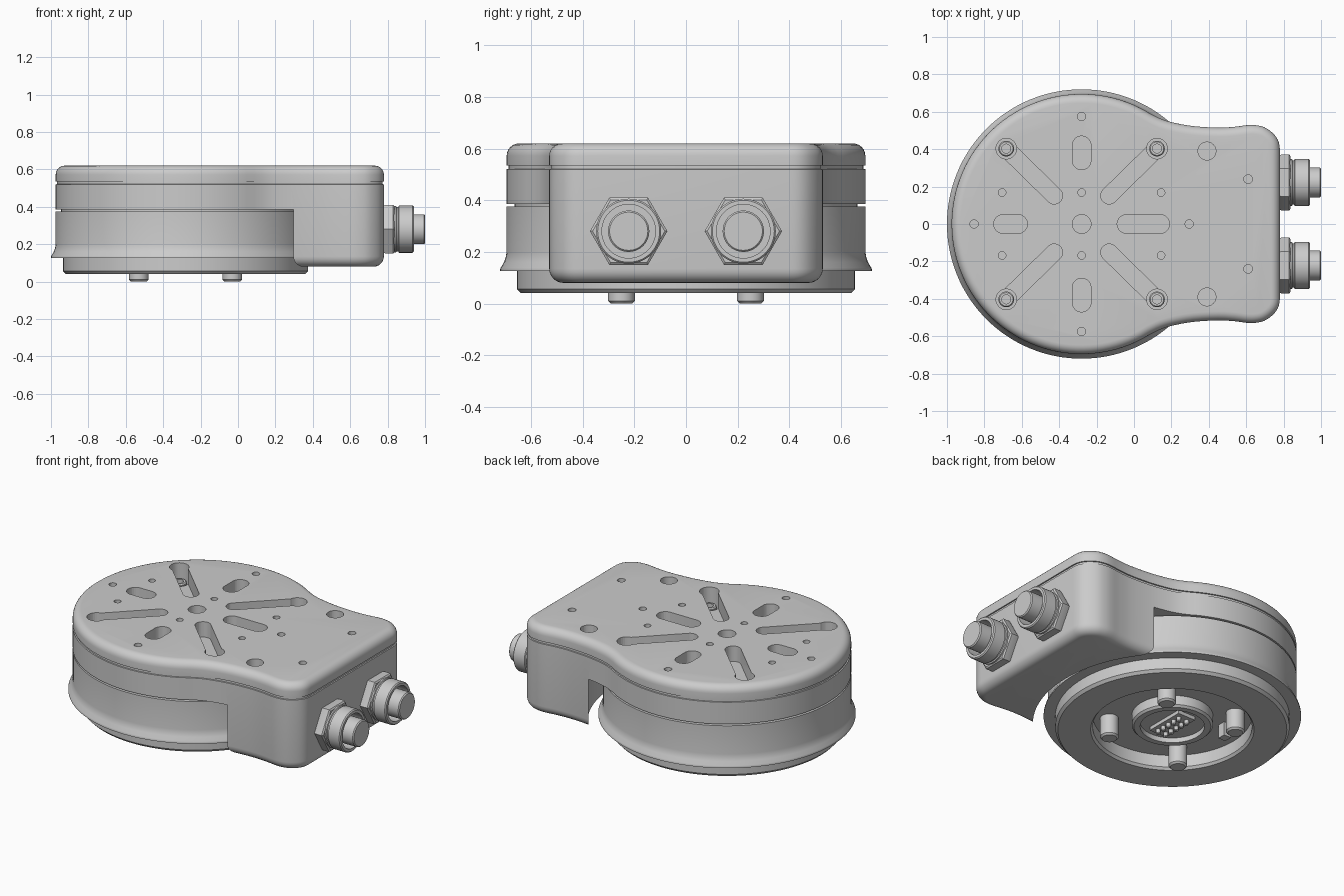
import bpy, bmesh
from math import sin, cos, pi, radians, atan2
from mathutils import Vector

if "Cube" in bpy.data.objects:
    bpy.data.objects.remove(bpy.data.objects["Cube"])

CX = -0.28  # axis of the round part


def finish(ob, angle=32):
    bpy.ops.object.select_all(action='DESELECT')
    ob.select_set(True)
    bpy.context.view_layer.objects.active = ob
    bpy.ops.object.shade_smooth_by_angle(angle=radians(angle))


def loft(name, rings, smooth=True):
    """Skin equal-length rings of points and cap both ends."""
    bm = bmesh.new()
    vs = [[bm.verts.new(p) for p in r] for r in rings]
    n = len(vs[0])
    for a, b in zip(vs, vs[1:]):
        for i in range(n):
            j = (i + 1) % n
            bm.faces.new((a[i], a[j], b[j], b[i]))
    bm.faces.new(vs[0][::-1])
    bm.faces.new(vs[-1])
    bmesh.ops.recalc_face_normals(bm, faces=bm.faces[:])
    me = bpy.data.meshes.new(name)
    bm.to_mesh(me)
    bm.free()
    ob = bpy.data.objects.new(name, me)
    bpy.context.collection.objects.link(ob)
    if smooth:
        finish(ob)
    return ob


def lathe(name, profile, c=(CX, 0, 0), n=96, axis='Z', phase=0):
    """Revolve (radius, height) points about Z or X through c."""
    rings = []
    for r, h in profile:
        ring = []
        for i in range(n):
            a = phase + 2 * pi * i / n
            u, v = r * cos(a), r * sin(a)
            off = (u, v, h) if axis == 'Z' else (h, u, v)
            ring.append(Vector(c) + Vector(off))
        rings.append(ring)
    return loft(name, rings)


def box(name, c, s):
    x, y = s[0] / 2, s[1] / 2
    sq = [(-x, -y), (x, -y), (x, y), (-x, y)]
    return loft(name, [[(c[0] + a, c[1] + b, c[2] + k * s[2] / 2) for a, b in sq]
                       for k in (-1, 1)])


def cut(ob, cutter):
    m = ob.modifiers.new('cut', 'BOOLEAN')
    m.operation, m.solver, m.object = 'DIFFERENCE', 'EXACT', cutter
    bpy.ops.object.select_all(action='DESELECT')
    ob.select_set(True)
    bpy.context.view_layer.objects.active = ob
    bpy.ops.object.modifier_apply(modifier=m.name)
    bpy.data.objects.remove(cutter)


def slot(a, b, r, z0, n=14):
    """Cutter with a rounded slot outline (a == b gives a round hole)."""
    t = atan2(b[1] - a[1], b[0] - a[0])
    pts = []
    for c, s in ((b, t - pi / 2), (a, t + pi / 2)):
        for i in range(n):
            q = s + pi * (i + .5) / n
            pts.append((c[0] + r * cos(q), c[1] + r * sin(q)))
    return loft('cutter', [[(x, y, z) for x, y in pts] for z in (z0, 0.7)], False)


# housing outline: big arc, curved neck, squared connector end
key = [(0.03, .618), (.088, .589), (.15, .560), (.22, .540), (.32, .523), (.45, .515), (.54, .520),
       (.60, .528), (.645, .529), (.695, .518), (.74, .488), (.769, .45), (.78, .40), (.78, .30)]
side = []
for p0, p1, p2, p3 in zip(key, key[1:], key[2:], key[3:]):
    for k in range(3):
        t = k / 3
        side.append(tuple(.5 * (2 * b + (c - a) * t + (2 * a - 5 * b + 4 * c - d) * t * t
                          + (3 * b - a - 3 * c + d) * t ** 3)
                          for a, b, c, d in zip(p0, p1, p2, p3)))
side.append(key[-2])
arc = [(CX + .695 * cos(radians(a)), .695 * sin(radians(a))) for a in range(61, 300, 3)]
outline = [Vector(p) for p in arc + [(x, -y) for x, y in side] + side[::-1]]


def ring_at(z, inset):
    out = []
    for i, p in enumerate(outline):
        d = (p - outline[i - 1]).normalized() + (outline[(i + 1) % len(outline)] - p).normalized()
        d.normalize()
        out.append((p.x - d.y * inset, p.y + d.x * inset, z))
    return out


R, levels = .055, []
for i in range(7):  # rounded bottom edge
    a = pi / 2 * i / 6
    levels.append((.08 + R * (1 - cos(a)), R * (1 - sin(a))))
levels += [(.52, 0), (.521, .007), (.534, .007), (.535, 0)]  # seam under the lid
for i in range(7):  # rounded top edge
    a = pi / 2 * i / 6
    levels.append((.62 - .048 * (1 - sin(a)), .048 * (1 - cos(a))))
housing = loft('housing', [ring_at(*l) for l in levels], False)

# clear the space for the rotor, leaving the hanging connector block
cut(housing, lathe('cutter', [(.78, -.1), (.78, .385)], n=128))

# lid pockets: slots and holes
for sy in (1, -1):
    for sx in (1, -1):
        cut(housing, slot((CX + sx * .403, sy * .403), (CX + sx * .147, sy * .152), .045, .525))
        cut(housing, slot((CX + sx * .403, sy * .403), (CX + sx * .403, sy * .403), .055, .49))
    cut(housing, slot((CX, sy * .34), (CX, sy * .42), .05, .525))
    holes = [(CX, .575, .022), (CX, .168, .02), (-.705, .168, .02), (.145, .168, .02),
             (.61, .24, .023), (.39, .39, .048)]
    for x, y, r in holes:
        cut(housing, slot((x, sy * y), (x, sy * y), r, .54))
cut(housing, slot((-.70, 0), (-.62, 0), .05, .525))
cut(housing, slot((-.04, 0), (.14, 0), .05, .525))
for x, r in ((CX, .05), (-.855, .022), (.295, .022)):
    cut(housing, slot((x, 0), (x, 0), r, .53))
finish(housing)

# rotor: drum, flared skirt, base ring, recess and central boss
lathe('rotor', [(.665, .40), (.665, .375), (.695, .375), (.695, .20), (.698, .18), (.705, .16), (.718, .138),
                (.72, .132), (.72, .125), (.655, .125), (.655, .056), (.64, .04), (.457, .04),
                (.445, .055), (.445, .13), (.227, .13), (.227, .072), (.215, .06), (.18, .06),
                (.18, .09)], n=128)

for sx in (1, -1):
    for sy in (1, -1):
        # mounting pins below, cap screws in the lid slots
        lathe('mounting_pin', [(.052, .14), (.052, .01), (.042, 0)], (CX + sx * .25, sy * .25, 0), 32)
        c = (CX + sx * .403, sy * .403, 0)
        lathe('lid_screw', [(.042, .48), (.042, .525), (.036, .532), (.024, .532), (.024, .505)], c, 24)

# contact plug under the boss, and locating key
box('contact_plate', (CX, 0, .083), (.12, .25, .03))
for i in range(5):
    for sx in (1, -1):
        lathe('contact', [(.013, .09), (.013, .045), (.008, .04)],
              (CX + sx * .028, (i - 2) * .045, 0), 12)
box('locating_key', (-.57, .11, .09), (.05, .05, .09))

# cable connectors on the right face
for sy in (1, -1):
    c = (0, sy * .222, .28)
    lathe('connector_nut', [(.143, .77), (.15, .79), (.15, .83), (.14, .837)], c, 6, 'X')
    lathe('connector_collar', [(.125, .78), (.125, .845), (.118, .848), (.118, .856), (.126, .86),
                               (.126, .934), (.12, .94), (.104, .94), (.104, .86), (.08, .86),
                               (.08, .994), (.074, 1.0)], c, 48, 'X')
